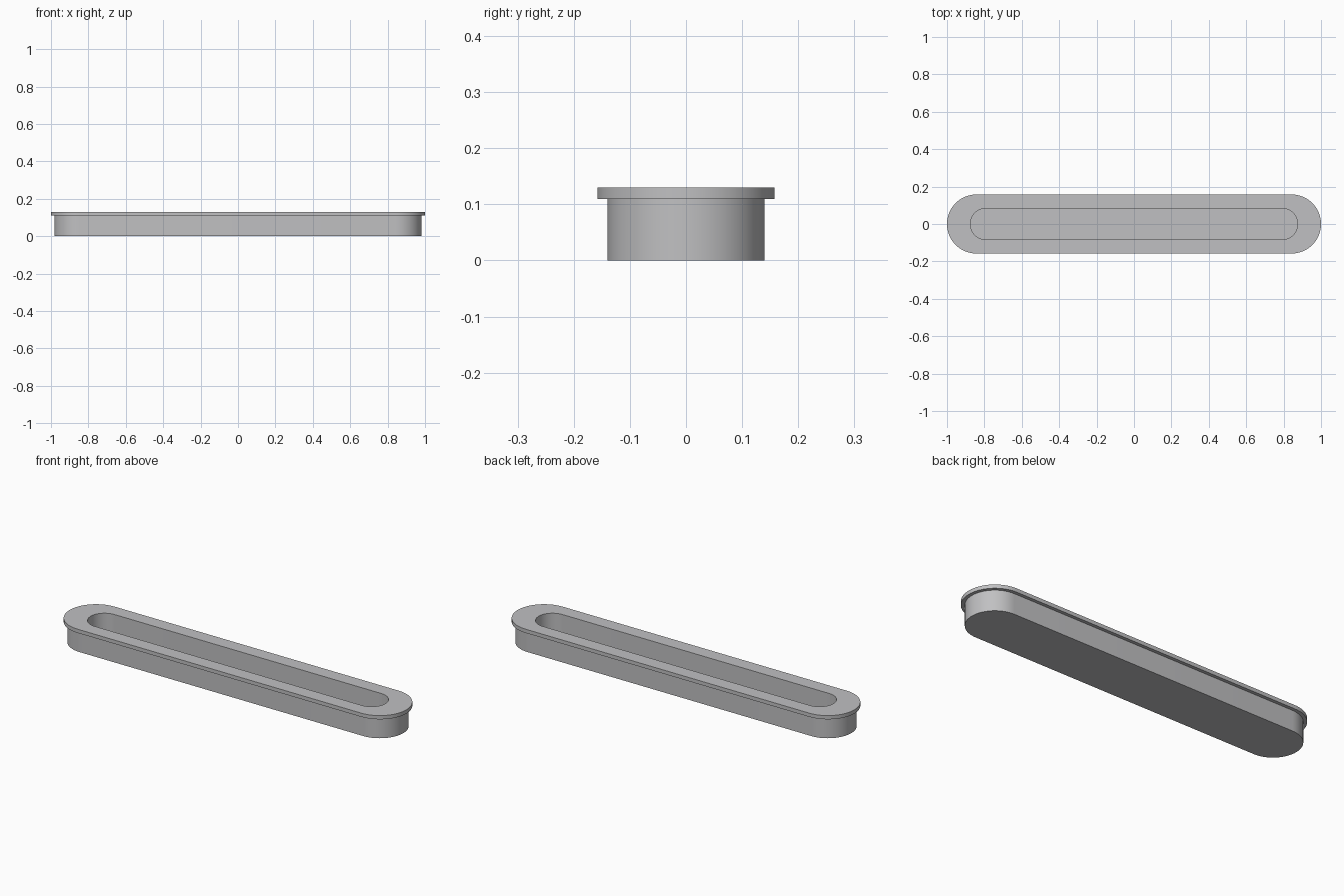
import bpy
import bmesh
import math

cube = bpy.data.objects.get("Cube")
if cube:
    bpy.data.objects.remove(cube, do_unlink=True)

# Single plain grey finish
grey = bpy.data.materials.new("satin_grey")
grey.use_nodes = True
colour = (0.53, 0.53, 0.54, 1.0)
grey.diffuse_color = colour
grey.node_tree.nodes["Principled BSDF"].inputs["Base Color"].default_value = colour

END_STEPS = 32


def slot_ring(bm, half_length, radius, z):
    """Vertices of a slot outline: two half circles joined by straights."""
    ring = []
    for side in (1, -1):
        for i in range(END_STEPS + 1):
            a = math.pi * (i / END_STEPS - 0.5)
            x = side * (half_length - radius + radius * math.cos(a))
            ring.append(bm.verts.new((x, side * radius * math.sin(a), z)))
    return ring


# Section from the underside, out round the flange, and down into the pocket:
# half length, end radius, height
section = [
    (0.982, 0.14, 0.0),
    (0.982, 0.14, 0.11),
    (1.0, 0.158, 0.11),
    (1.0, 0.158, 0.13),
    (0.875, 0.083, 0.13),
    (0.875, 0.083, 0.018),
]

bm = bmesh.new()
rings = [slot_ring(bm, *row) for row in section]
for low, high in zip(rings, rings[1:]):
    for i in range(len(low)):
        j = (i + 1) % len(low)
        bm.faces.new((low[i], low[j], high[j], high[i]))

# Closed underside and pocket floor
bm.faces.new(list(reversed(rings[0])))
bm.faces.new(rings[-1])
bmesh.ops.recalc_face_normals(bm, faces=bm.faces)

mesh = bpy.data.meshes.new("recessed_handle")
bm.to_mesh(mesh)
bm.free()
mesh.materials.append(grey)
handle = bpy.data.objects.new("recessed_handle", mesh)
bpy.context.collection.objects.link(handle)

# Smooth round ends with crisp rims
bpy.ops.object.select_all(action="DESELECT")
handle.select_set(True)
bpy.context.view_layer.objects.active = handle
bpy.ops.object.shade_smooth_by_angle(angle=math.radians(30))
